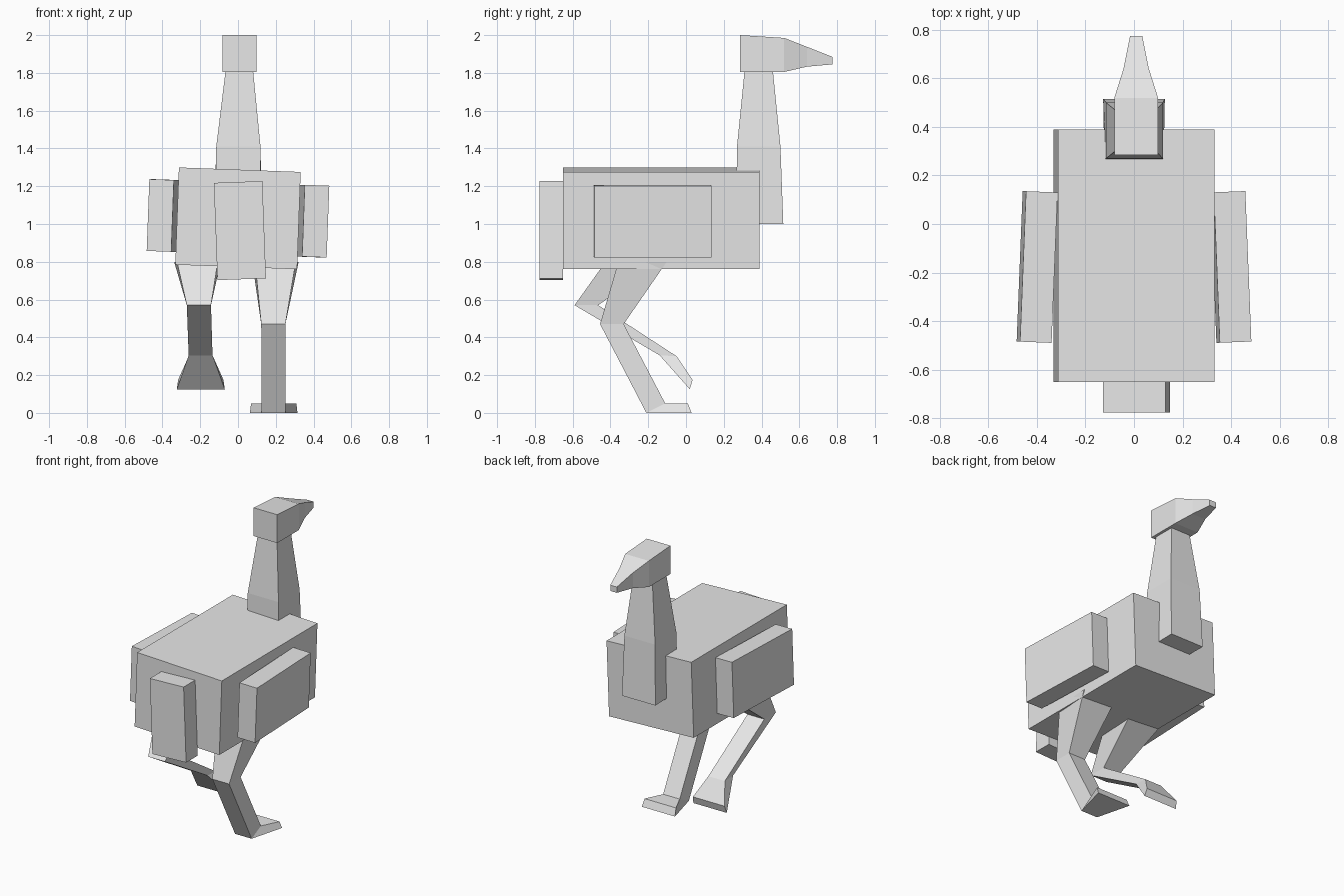
import bpy
import bmesh
from mathutils import Euler

if "Cube" in bpy.data.objects:
    bpy.data.objects.remove(bpy.data.objects["Cube"], do_unlink=True)

# Single plain grey for the whole bird
grey = bpy.data.materials.new("plain_grey")
grey.use_nodes = True
COLOUR = (0.8, 0.8, 0.8, 1)
grey.diffuse_color = COLOUR
grey.node_tree.nodes["Principled BSDF"].inputs["Base Color"].default_value = COLOUR


def finish(name, bm):
    """Turn a bmesh into a flat-shaded grey object."""
    bmesh.ops.recalc_face_normals(bm, faces=bm.faces)
    mesh = bpy.data.meshes.new(name)
    bm.to_mesh(mesh)
    bm.free()
    mesh.materials.append(grey)
    obj = bpy.data.objects.new(name, mesh)
    bpy.context.collection.objects.link(obj)
    return obj


def box(name, centre, size, tilt=0.0, yaw=0.0):
    bm = bmesh.new()
    bmesh.ops.create_cube(bm, size=1)
    bmesh.ops.scale(bm, vec=size, verts=bm.verts)
    obj = finish(name, bm)
    obj.location = centre
    obj.rotation_euler = Euler((0, tilt, yaw))
    return obj


def loft(name, rings):
    """Four-sided tube; a ring is (centre x, (y, z, half width), (y, z, half width))."""
    bm = bmesh.new()
    loops = []
    for cx, (y0, z0, w0), (y1, z1, w1) in rings:
        corners = [(cx - w0, y0, z0), (cx + w0, y0, z0),
                   (cx + w1, y1, z1), (cx - w1, y1, z1)]
        loops.append([bm.verts.new(c) for c in corners])
    for a, b in zip(loops, loops[1:]):
        for i in range(4):
            j = (i + 1) % 4
            bm.faces.new((a[i], a[j], b[j], b[i]))
    bm.faces.new(loops[0])
    bm.faces.new(loops[-1])
    return finish(name, bm)


TILT = 0.037  # slight sideways sway of the running body

# Body, tail and wings
box("body", (0, -0.13, 1.03), (0.645, 1.04, 0.515), TILT)
box("tail", (0.01, -0.713, 0.965), (0.257, 0.125, 0.515), -TILT)
for name, side, z in (("left_wing", 1, 1.015), ("right_wing", -1, 1.045)):
    box(name, (side * 0.399, -0.177, z), (0.13, 0.62, 0.38), TILT, side * 0.04)

# Neck, tapering upward
loft("neck", [
    (0.0, (0.265, 1.0, 0.122), (0.515, 1.0, 0.127)),
    (0.002, (0.27, 1.41, 0.117), (0.50, 1.41, 0.117)),
    (0.007, (0.31, 1.81, 0.073), (0.46, 1.81, 0.073)),
])

# Head with pointed beak
loft("head", [
    (0.009, (0.285, 1.805, 0.09), (0.285, 2.0, 0.09)),
    (0.009, (0.52, 1.805, 0.09), (0.52, 1.985, 0.09)),
    (0.009, (0.64, 1.833, 0.052), (0.64, 1.938, 0.052)),
    (0.009, (0.775, 1.845, 0.025), (0.775, 1.885, 0.025)),
])

# Planted leg: thigh, knee, ankle, toes
loft("left_leg", [
    (0.198, (-0.358, 0.80, 0.108), (-0.102, 0.80, 0.123)),
    (0.187, (-0.455, 0.47, 0.064), (-0.33, 0.47, 0.064)),
    (0.188, (-0.21, 0.0, 0.063), (-0.11, 0.05, 0.063)),
    (0.189, (0.03, 0.0, 0.126), (0.01, 0.05, 0.12)),
])

# Raised leg
loft("right_leg", [
    (-0.215, (-0.426, 0.80, 0.108), (-0.14, 0.80, 0.123)),
    (-0.207, (-0.59, 0.57, 0.064), (-0.465, 0.57, 0.064)),
    (-0.198, (-0.14, 0.305, 0.063), (-0.05, 0.30, 0.063)),
    (-0.197, (0.02, 0.125, 0.127), (0.035, 0.175, 0.12)),
])
